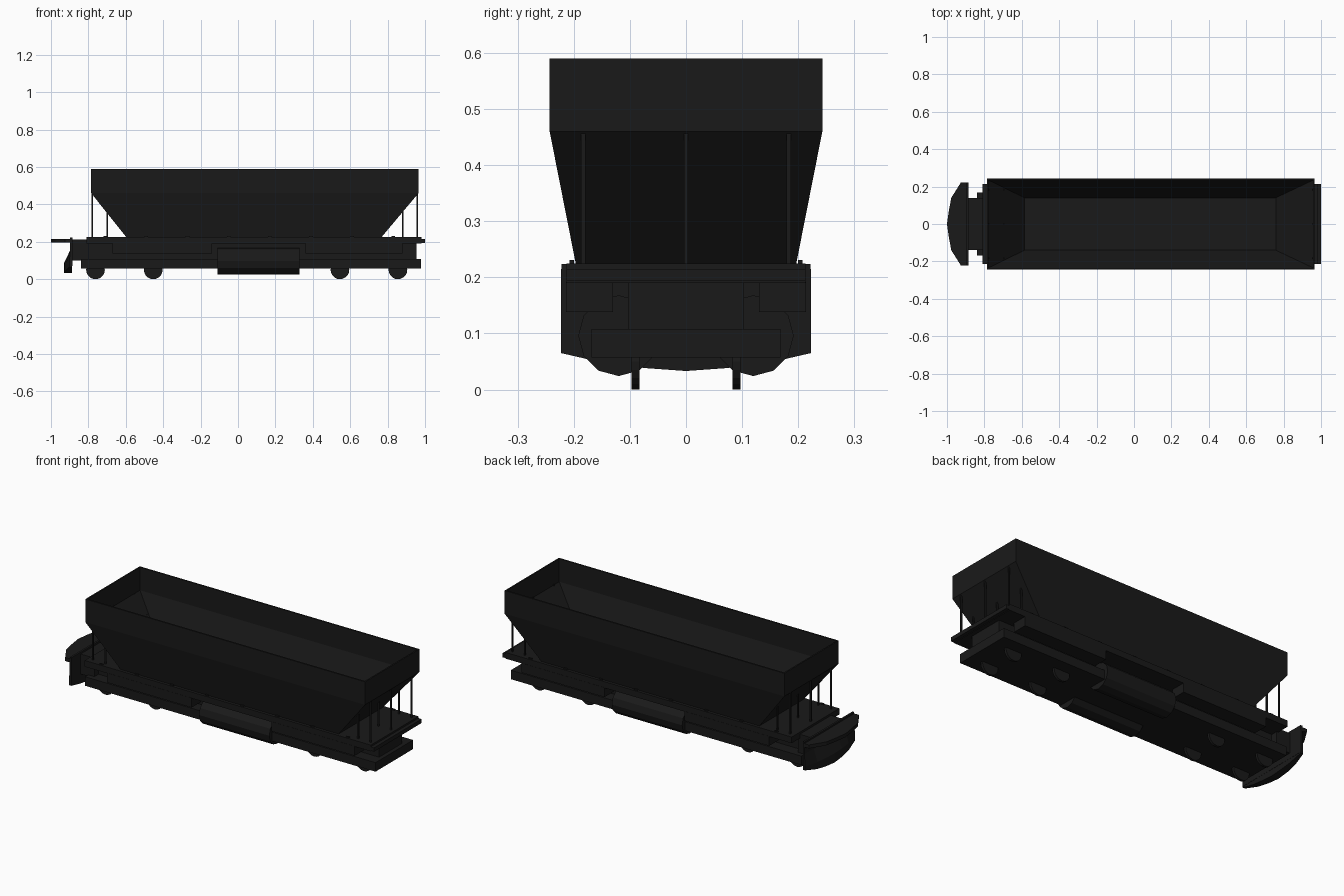
import bpy, bmesh, math

if "Cube" in bpy.data.objects:
    bpy.data.objects.remove(bpy.data.objects["Cube"])

mat = bpy.data.materials.new("dark_steel")
mat.diffuse_color = (0.01, 0.01, 0.01, 1)
mat.use_nodes = True
mat.node_tree.nodes["Principled BSDF"].inputs["Base Color"].default_value = mat.diffuse_color


def finish(name, bm):
    bmesh.ops.recalc_face_normals(bm, faces=bm.faces)
    mesh = bpy.data.meshes.new(name)
    bm.to_mesh(mesh)
    bm.free()
    mesh.materials.append(mat)
    ob = bpy.data.objects.new(name, mesh)
    bpy.context.collection.objects.link(ob)
    return ob


def loft(name, rings):
    """Skin a list of equal-length closed rings and cap both ends."""
    bm = bmesh.new()
    vs = [[bm.verts.new(p) for p in r] for r in rings]
    n = len(rings[0])
    for a, b in zip(vs, vs[1:]):
        for i in range(n):
            j = (i + 1) % n
            bm.faces.new((a[i], a[j], b[j], b[i]))
    bm.faces.new(vs[0][::-1])
    bm.faces.new(vs[-1])
    return finish(name, bm)


def rect(x0, x1, y, z):
    return [(x0, -y, z), (x1, -y, z), (x1, y, z), (x0, y, z)]


def box(name, x0, x1, y0, y1, z0, z1):
    return loft(name, [[(x0, y0, z), (x1, y0, z), (x1, y1, z), (x0, y1, z)]
                       for z in (z0, z1)])


def prism(name, axis, center, radius, length, sides):
    """Cylinder along x or y, with a vertex pointing straight down."""
    cx, cy, cz = center
    rings = []
    for h in (-length / 2, length / 2):
        ring = []
        for i in range(sides):
            a = 2 * math.pi * i / sides - math.pi / 2
            u, v = radius * math.cos(a), radius * math.sin(a)
            ring.append((cx + h, cy + u, cz + v) if axis == 'x'
                        else (cx + u, cy + h, cz + v))
        rings.append(ring)
    return loft(name, rings)


# Open hopper: outside up, over the rim, and down the inside to the floor
loft("hopper", [
    rect(-0.595, 0.765, 0.196, 0.222),
    rect(-0.785, 0.965, 0.243, 0.46),
    rect(-0.785, 0.965, 0.243, 0.59),
    rect(-0.777, 0.957, 0.234, 0.59),
    rect(-0.777, 0.957, 0.234, 0.46),
    rect(-0.585, 0.758, 0.14, 0.232),
])

# Deck and frame
box("deck", -0.81, 0.98, -0.213, 0.213, 0.19, 0.225)
box("end_step", 0.975, 1.0, -0.213, 0.213, 0.193, 0.215)
box("center_sill", -0.84, 0.955, -0.103, 0.103, 0.07, 0.195)
box("lower_frame", -0.84, 0.978, -0.168, 0.168, 0.057, 0.108)
box("front_neck", -0.89, -0.80, -0.14, 0.14, 0.10, 0.213)

for s, side in ((-1, "near"), (1, "far")):
    # Equipment boxes under the deck edge
    for x0, x1, end in ((-0.67, -0.14, "front"), (0.36, 0.88, "rear")):
        y0, y1 = sorted((s * 0.13, s * 0.214))
        box(f"{end}_locker_{side}", x0, x1, y0, y1, 0.138, 0.192)
    # Side tanks
    prism(f"side_tank_{side}", 'x', (0.11, s * 0.12, 0.096), 0.072, 0.44, 12)
    # Wheels
    for i, x in enumerate((-0.762, -0.453, 0.545, 0.855)):
        prism(f"wheel_{side}_{i}", 'y', (x, s * 0.09, 0.05), 0.05, 0.014, 20)
    # Small lashing cleats along the deck edge
    for i in range(8):
        x = -0.71 + i * 0.22
        box(f"cleat_{side}_{i}", x - 0.01, x + 0.01,
            s * 0.204 - 0.004, s * 0.204 + 0.004, 0.222, 0.231)

# Posts holding up the hopper ends
for i, (x, top) in enumerate(((-0.78, 0.465), (-0.70, 0.365),
                              (0.88, 0.365), (0.958, 0.465))):
    for j, y in enumerate((-0.183, 0, 0.183)):
        box(f"post_{i}_{j}", x - 0.004, x + 0.004, y - 0.004, y + 0.004, 0.22, top)

# Nose: back plate, curved shelf and plough blade
box("nose_back_plate", -0.897, -0.886, -0.222, 0.222, 0.07, 0.224)
half = [(-0.925, 0.223), (-0.977, 0.14), (-0.99, 0.07)]
outline = ([(-0.888, 0.223)] + half + [(-1.0, 0)]
           + [(x, -y) for x, y in half[::-1]] + [(-0.888, -0.223)])
loft("nose_shelf", [[(x, y, z) for x, y in outline] for z in (0.195, 0.215)])

stations = [(0.223, -0.902, 0.065), (0.14, -0.92, 0.046), (0.07, -0.928, 0.038)]
stations = ([(-y, x, z) for y, x, z in stations] + [(0, -0.931, 0.033)]
            + stations[::-1])
loft("plough_blade", [
    [(-0.887, y, 0.2), (-0.897, y, 0.2), (-0.897, y, 0.155),
     (x, y, 0.085), (x, y, zb), (-0.887, y, zb)]
    for y, x, zb in stations])
